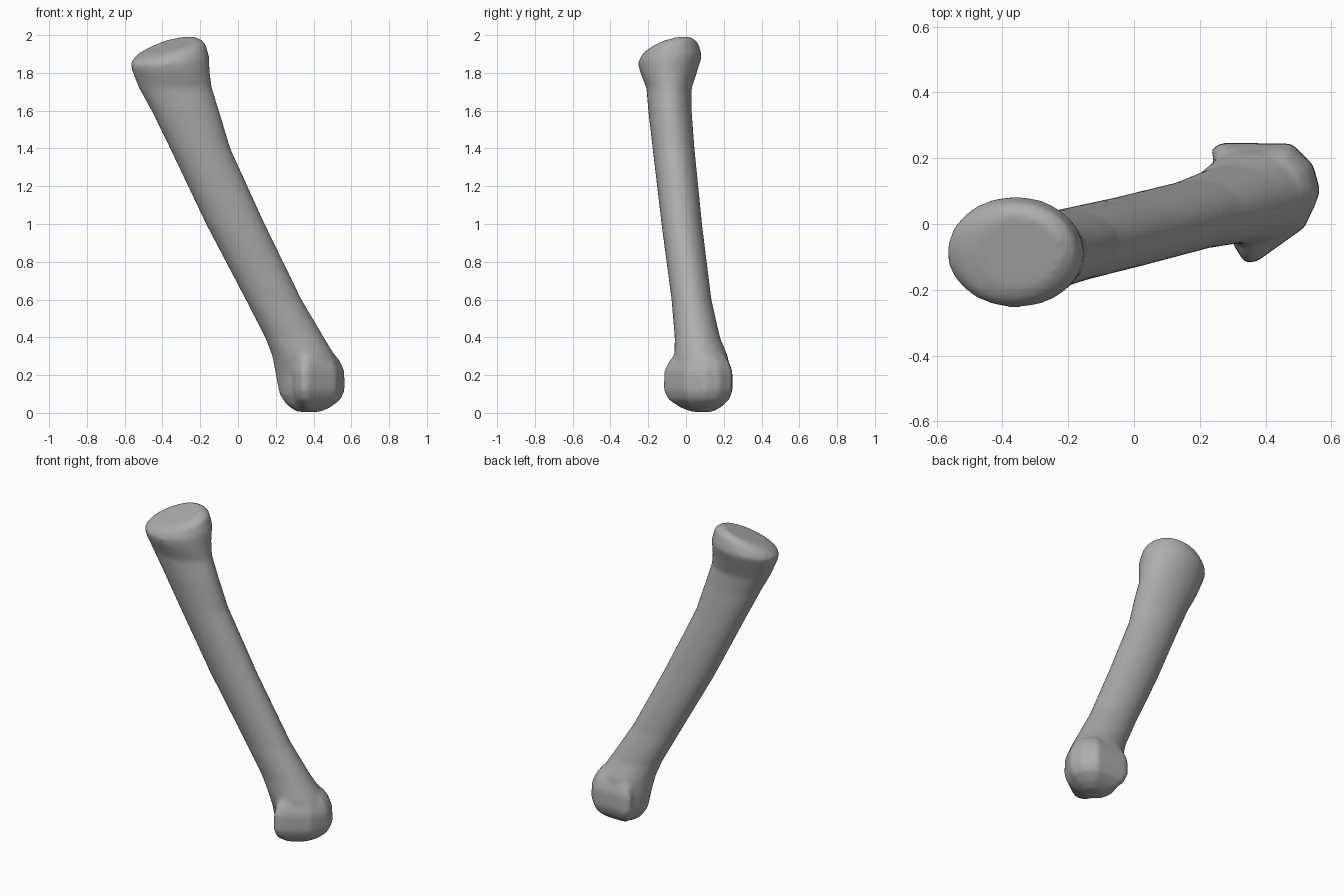
import bpy, bmesh, math

if "Cube" in bpy.data.objects:
    bpy.data.objects.remove(bpy.data.objects["Cube"])

SIDES = 32

# Bone colour
mat = bpy.data.materials.new("bone_grey")
mat.use_nodes = True
grey = (0.42, 0.42, 0.42, 1)
mat.diffuse_color = grey
mat.node_tree.nodes["Principled BSDF"].inputs["Base Color"].default_value = grey


def loft(bm, rings):
    """Skin closed rings of points, from top to bottom, and cap both ends."""
    loops = [[bm.verts.new(p) for p in ring] for ring in rings]
    for a, b in zip(loops, loops[1:]):
        n = len(a)
        for i in range(n):
            j = (i + 1) % n
            bm.faces.new((a[i], b[i], b[j], a[j]))
    bm.faces.new(loops[0])
    bm.faces.new(loops[-1][::-1])


def oval(z, x0, x1, y0, y1, tilt=0):
    """Oval ring filling the given bounds, tilted up towards the back left."""
    ring = []
    for i in range(SIDES):
        a = 2 * math.pi * i / SIDES
        dx = (x1 - x0) / 2 * math.cos(a)
        dy = (y1 - y0) / 2 * math.sin(a)
        ring.append(((x0 + x1) / 2 + dx, (y0 + y1) / 2 + dy,
                     z + tilt * (0.9 * dx + dy)))
    return ring


bm = bmesh.new()

# Upper head and shaft: height, x bounds, y bounds, tilt
shaft = [
    (1.95, -.48, -.22, -.20, .03, .28),
    (1.925, -.54, -.175, -.235, .065, .22),
    (1.87, -.57, -.153, -.255, .085, .1),
    (1.81, -.56, -.15, -.245, .06),
    (1.72, -.525, -.138, -.21, .03),
    (1.6, -.458, -.10, -.20, .03),
    (1.4, -.36, -.04, -.177, .045),
    (1.0, -.17, .142, -.13, .085),
    (.6, .04, .337, -.077, .135),
    (.4, .143, .455, -.06, .18),
    (.3, .182, .515, -.062, .222),
    (.2, .20, .56, -.04, .23),
    (.1, .22, .555, -.03, .225),
    (.045, .255, .50, 0, .19),
    (.005, .31, .42, .05, .12),
]
loft(bm, [oval(*row) for row in shaft])

# Faceted lower head: a flat-sided outline, swelling then closing
outline = [(.235, .225), (.30, -.06), (.335, -.117), (.37, -.117), (.52, -.01),
           (.567, .1), (.545, .18), (.48, .245), (.26, .247)]
cx, cy = .38, .09
levels = [(.31, .72), (.27, .88), (.22, .99), (.12, 1), (.07, .88), (.03, .6), (.005, .3)]
loft(bm, [[(cx + (x - cx) * s, cy + (y - cy) * s, z) for x, y in outline]
          for z, s in levels])

bmesh.ops.recalc_face_normals(bm, faces=bm.faces)
mesh = bpy.data.meshes.new("long_bone")
bm.to_mesh(mesh)
bm.free()
mesh.materials.append(mat)
bone = bpy.data.objects.new("long_bone", mesh)
bpy.context.collection.objects.link(bone)

# Fuse the parts into one skin and soften the joins
fuse = bone.modifiers.new("fuse", "REMESH")
fuse.mode = "VOXEL"
fuse.voxel_size = 0.014
fuse.use_smooth_shade = True
soften = bone.modifiers.new("soften", "SMOOTH")
soften.factor = 0.5
soften.iterations = 6
